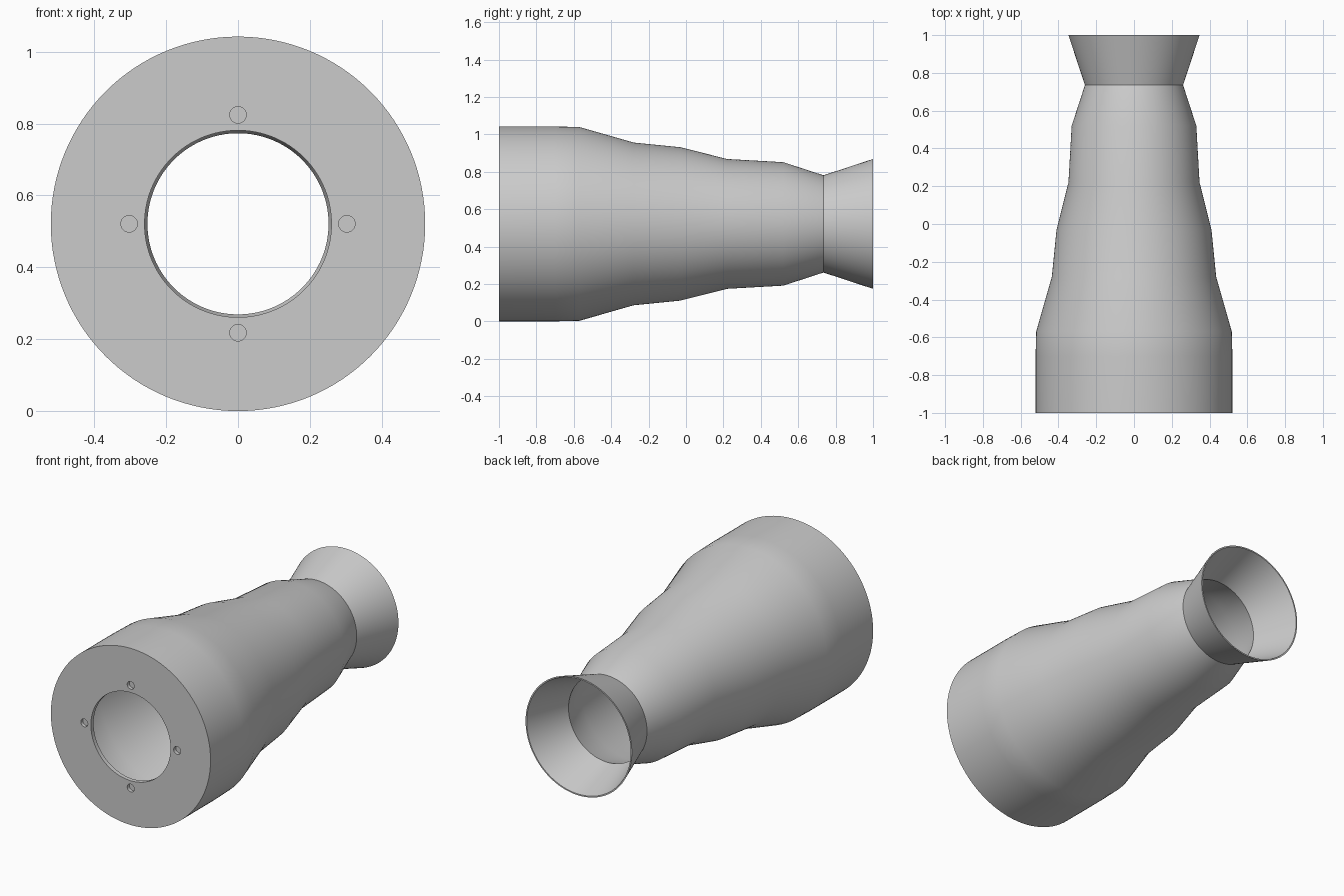
import bpy
import bmesh
import math
from mathutils import Matrix, Vector

cube = bpy.data.objects.get("Cube")
if cube:
    bpy.data.objects.remove(cube, do_unlink=True)

CENTRE_Z = 0.521
SEGMENTS = 128
WALL = 0.008
PLATE = 0.025
BORE = 0.26

grey = bpy.data.materials.new("plain_grey")
grey.use_nodes = True
colour = (0.6, 0.6, 0.6, 1)
grey.diffuse_color = colour
grey.node_tree.nodes["Principled BSDF"].inputs["Base Color"].default_value = colour


def make_object(name, bm):
    bmesh.ops.recalc_face_normals(bm, faces=bm.faces)
    mesh = bpy.data.meshes.new(name)
    bm.to_mesh(mesh)
    bm.free()
    mesh.materials.append(grey)
    obj = bpy.data.objects.new(name, mesh)
    bpy.context.collection.objects.link(obj)
    return obj


def lathe(name, profile):
    """Spin a closed (y, radius) profile around the lengthwise axis."""
    bm = bmesh.new()
    rings = []
    for i in range(SEGMENTS):
        a = math.tau * i / SEGMENTS
        rings.append([bm.verts.new((r * math.sin(a), y, CENTRE_Z + r * math.cos(a)))
                      for y, r in profile])
    n = len(profile)
    for i, ring in enumerate(rings):
        after = rings[(i + 1) % SEGMENTS]
        for j in range(n):
            k = (j + 1) % n
            bm.faces.new((ring[j], ring[k], after[k], after[j]))
    return make_object(name, bm)


# Hollow stepped body, front plate with bore, and flared rear horn
outer = [(-1, 0.521), (-0.7, 0.521), (-0.57, 0.518), (-0.28, 0.435),
         (-0.03, 0.41), (0.22, 0.347), (0.52, 0.33), (0.735, 0.26), (1, 0.347)]
inner = [(y, r - WALL) for y, r in reversed(outer[1:])]
front = [(PLATE - 1, outer[0][1] - WALL), (PLATE - 1, BORE), (-1, BORE)]
body = lathe("flared_body", outer + inner + front)

# Four shallow screw holes around the bore
bm = bmesh.new()
for i in range(4):
    a = i * math.pi / 2
    place = Vector((0.303 * math.sin(a), -1, CENTRE_Z + 0.303 * math.cos(a)))
    bmesh.ops.create_cone(bm, cap_ends=True, segments=32, radius1=0.023,
                          radius2=0.023, depth=0.04,
                          matrix=Matrix.Translation(place) @ Matrix.Rotation(math.pi / 2, 4, "X"))
cutter = make_object("screw_hole_cutter", bm)
cutter.hide_render = True

cut = body.modifiers.new("screw_holes", "BOOLEAN")
cut.operation = "DIFFERENCE"
cut.solver = "EXACT"
cut.object = cutter

bpy.ops.object.select_all(action="DESELECT")
body.select_set(True)
bpy.context.view_layer.objects.active = body
bpy.ops.object.modifier_apply(modifier=cut.name)
bpy.data.objects.remove(cutter, do_unlink=True)
bpy.ops.object.shade_smooth_by_angle(angle=math.radians(30))
